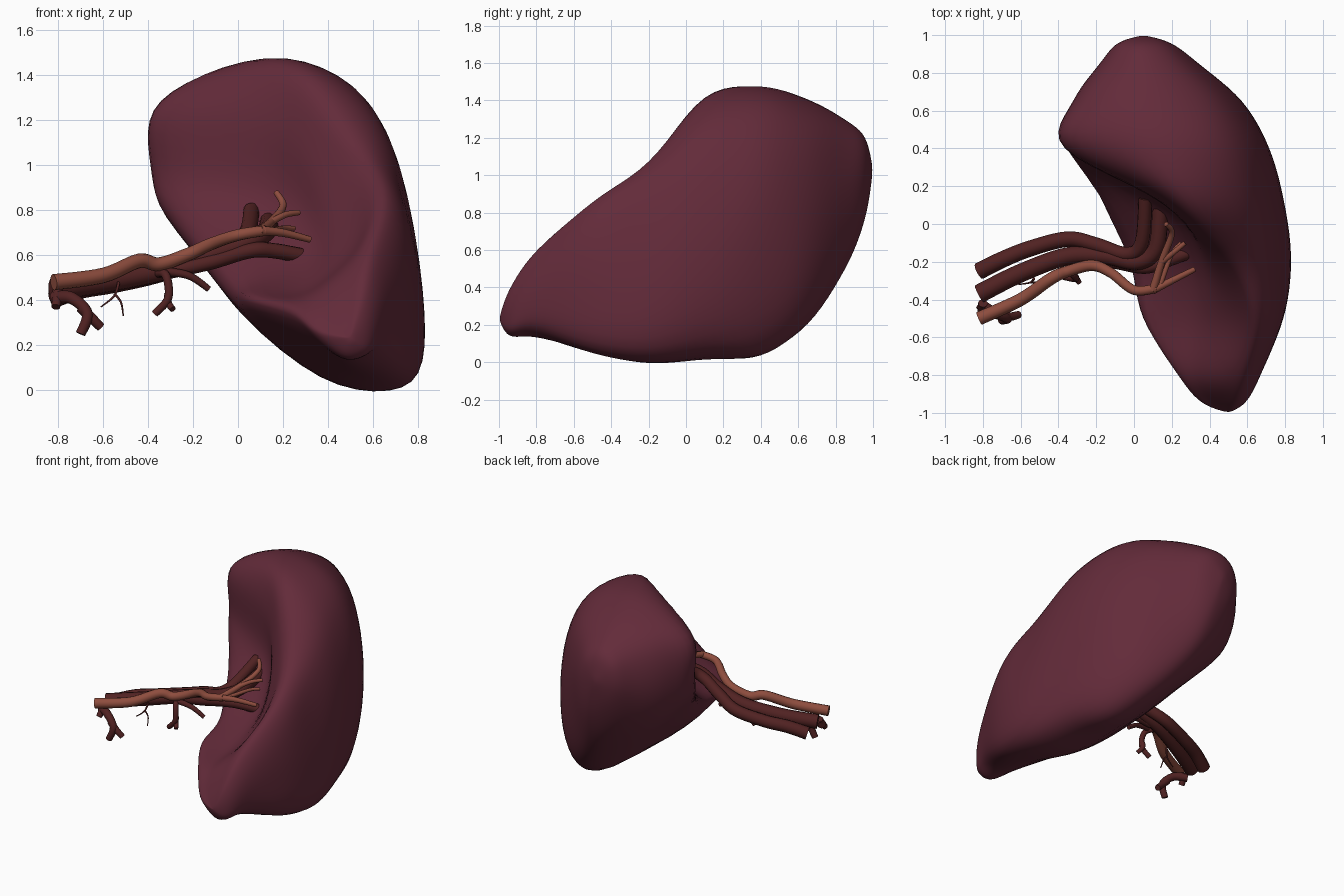
import bpy
import bmesh
from mathutils import Vector

cube = bpy.data.objects.get("Cube")
if cube:
    bpy.data.objects.remove(cube, do_unlink=True)


def make_material(name, rgb):
    mat = bpy.data.materials.new(name)
    mat.use_nodes = True
    mat.diffuse_color = (*rgb, 1)
    bsdf = mat.node_tree.nodes["Principled BSDF"]
    bsdf.inputs["Base Color"].default_value = (*rgb, 1)
    bsdf.inputs["Roughness"].default_value = 0.6
    return mat


plum = make_material("plum tissue", (0.125, 0.024, 0.042))
dark_red = make_material("dark red vein", (0.082, 0.016, 0.016))
copper = make_material("copper artery", (0.27, 0.074, 0.048))


def spline_points(points, steps, closed=False):
    """Smooth curve passing through every given point."""
    n = len(points)

    def pick(i):
        return points[i % n] if closed else points[max(0, min(n - 1, i))]

    result = []
    for i in range(n if closed else n - 1):
        a, b, c, d = (pick(i + k) for k in (-1, 0, 1, 2))
        for s in range(steps):
            t = s / steps
            result.append(b + (c - a) * (t / 2)
                          + (a * 2 - b * 5 + c * 4 - d) * (t * t / 2)
                          + (b * 3 - a - c * 3 + d) * (t ** 3 / 2))
    if not closed:
        result.append(points[-1].copy())
    return result


# Organ body: cross-sections from front to back, each running
# top, outer side, bottom, lower rim, hollow, upper rim
SECTIONS = [
    (-.8, [(.58, .6), (.65, .5), (.67, .33), (.63, .18),
           (.45, .14), (.23, .34), (.33, .41), (.47, .52)]),
    (-.5, [(.63, .86), (.74, .74), (.79, .4), (.75, .07),
           (.44, .1), (.03, .4), (.29, .45), (.5, .64)]),
    (-.2, [(.53, 1.07), (.71, .94), (.825, .42), (.78, .03),
           (.39, .045), (-.04, .43), (.31, .6), (.42, .86)]),
    (.1, [(.29, 1.43), (.64, 1.2), (.79, .62), (.74, .08),
          (.34, .07), (-.18, .6), (.16, .83), (.17, 1.2)]),
    (.4, [(.1, 1.48), (.52, 1.34), (.71, .85), (.66, .16),
          (.36, .07), (-.29, .72), (-.365, 1), (-.34, 1.28)]),
    (.65, [(.08, 1.41), (.43, 1.27), (.565, .85), (.54, .37),
           (.33, .2), (-.17, .61), (-.32, .95), (-.26, 1.28)]),
    (.85, [(.05, 1.3), (.25, 1.21), (.34, .95), (.31, .63),
           (.18, .49), (-.06, .68), (-.18, .95), (-.13, 1.2)]),
]
FRONT_TIP = Vector((.5, -1, .23))
BACK_TIP = Vector((.05, 1, 1.03))


def cap_ring(ring, tip):
    """Shrink a ring toward a tip so the end closes in a round dome."""
    centre = sum(ring, Vector()) / len(ring)
    middle = centre.lerp(tip, .72)
    return [middle + (p - centre) * .54 for p in ring]


rings = [[Vector((x, y, z)) for x, z in pts] for y, pts in SECTIONS]
rings = [cap_ring(rings[0], FRONT_TIP)] + rings + [cap_ring(rings[-1], BACK_TIP)]
rings = [[FRONT_TIP] * 8] + rings + [[BACK_TIP] * 8]
rings = [spline_points(r, 6, closed=True) for r in rings]
columns = [spline_points(list(c), 6) for c in zip(*rings)]

bm = bmesh.new()
grid = [[bm.verts.new(p) for p in col] for col in columns]
for i, col in enumerate(grid):
    nxt = grid[(i + 1) % len(grid)]
    for j in range(len(col) - 1):
        bm.faces.new((col[j], col[j + 1], nxt[j + 1], nxt[j]))
bmesh.ops.remove_doubles(bm, verts=bm.verts, dist=0.0005)
for _ in range(4):
    bmesh.ops.smooth_vert(bm, verts=bm.verts, factor=.5,
                          use_axis_x=True, use_axis_y=True, use_axis_z=True)
bmesh.ops.recalc_face_normals(bm, faces=bm.faces)
for face in bm.faces:
    face.smooth = True
mesh = bpy.data.meshes.new("organ_body")
bm.to_mesh(mesh)
bm.free()
mesh.materials.append(plum)
bpy.context.collection.objects.link(bpy.data.objects.new("organ_body", mesh))


def vessel(name, mat, start, end, *path):
    """Round tube along a smooth path, tapering from start to end radius."""
    pts = spline_points([Vector(p) for p in path], 7)
    curve = bpy.data.curves.new(name + "_path", "CURVE")
    curve.dimensions = "3D"
    curve.bevel_depth = 1
    curve.bevel_resolution = 4
    curve.use_fill_caps = True
    spline = curve.splines.new("POLY")
    spline.points.add(len(pts) - 1)
    for k, (sp, p) in enumerate(zip(spline.points, pts)):
        sp.co = (*p, 1)
        sp.radius = start + (end - start) * k / (len(pts) - 1)
    helper = bpy.data.objects.new(name + "_path", curve)
    tube = bpy.data.meshes.new_from_object(helper)
    bpy.data.objects.remove(helper)
    tube.name = name
    tube.materials.clear()
    tube.materials.append(mat)
    obj = bpy.data.objects.new(name, tube)
    bpy.context.collection.objects.link(obj)
    bpy.ops.object.select_all(action="DESELECT")
    bpy.context.view_layer.objects.active = obj
    obj.select_set(True)
    bpy.ops.object.shade_smooth_by_angle(angle=1.1)


# Artery and its twigs entering the hollow
vessel("artery", copper, .036, .024, (-.82, -.5, .48), (-.6, -.4, .51),
       (-.44, -.29, .575), (-.35, -.25, .56), (-.22, -.22, .605),
       (-.12, -.26, .65), (0, -.35, .69), (.12, -.34, .71))
vessel("artery_outer_branch", copper, .022, .014,
       (.1, -.35, .71), (.2, -.3, .7), (.32, -.24, .67))
vessel("artery_inner_branch", copper, .022, .013,
       (.1, -.35, .71), (.15, -.19, .75), (.2, -.05, .82), (.17, 0, .88))
vessel("artery_side_branch", copper, .016, .012,
       (.15, -.2, .75), (.21, -.15, .78), (.27, -.1, .79))
vessel("artery_twig", copper, .014, .01,
       (.14, -.32, .71), (.2, -.16, .72), (.25, -.1, .72))

# Veins running side by side
vessel("back_vein", dark_red, .045, .036, (-.82, -.25, .41), (-.7, -.19, .45),
       (-.55, -.13, .475), (-.35, -.08, .52), (-.2, -.11, .58),
       (-.04, -.16, .64), (.04, -.1, .7), (.06, .14, .8))
vessel("middle_vein", dark_red, .05, .042, (-.82, -.37, .45), (-.6, -.26, .48),
       (-.35, -.17, .53), (-.15, -.17, .59), (.02, -.2, .65),
       (.12, -.12, .7), (.14, .14, .76))
vessel("front_vein", dark_red, .034, .034, (-.3, -.18, .53),
       (-.12, -.2, .57), (.05, -.23, .62), (.16, -.2, .62), (.32, -.14, .59))

# Hanging side branches
vessel("end_branch", dark_red, .03, .022, (-.82, -.42, .41), (-.74, -.47, .41),
       (-.67, -.5, .34), (-.7, -.51, .25))
vessel("end_branch_fork", dark_red, .025, .02,
       (-.7, -.49, .37), (-.65, -.49, .32), (-.61, -.48, .28))
vessel("end_stub", dark_red, .025, .02, (-.8, -.42, .44), (-.81, -.47, .37))
vessel("middle_branch", dark_red, .02, .017, (-.36, -.2, .52), (-.32, -.27, .51),
       (-.31, -.29, .41), (-.37, -.28, .34))
vessel("middle_branch_fork", dark_red, .018, .014,
       (-.31, -.28, .43), (-.31, -.28, .39), (-.29, -.31, .36))
vessel("side_branch", dark_red, .02, .014,
       (-.34, -.24, .53), (-.22, -.23, .51), (-.13, -.21, .45))

# Hair-thin twigs
vessel("thin_twig", dark_red, .007, .003,
       (-.53, -.29, .48), (-.55, -.31, .42), (-.61, -.32, .37))
vessel("thin_twig_fork", dark_red, .006, .003,
       (-.55, -.31, .43), (-.52, -.31, .39), (-.51, -.33, .33))
